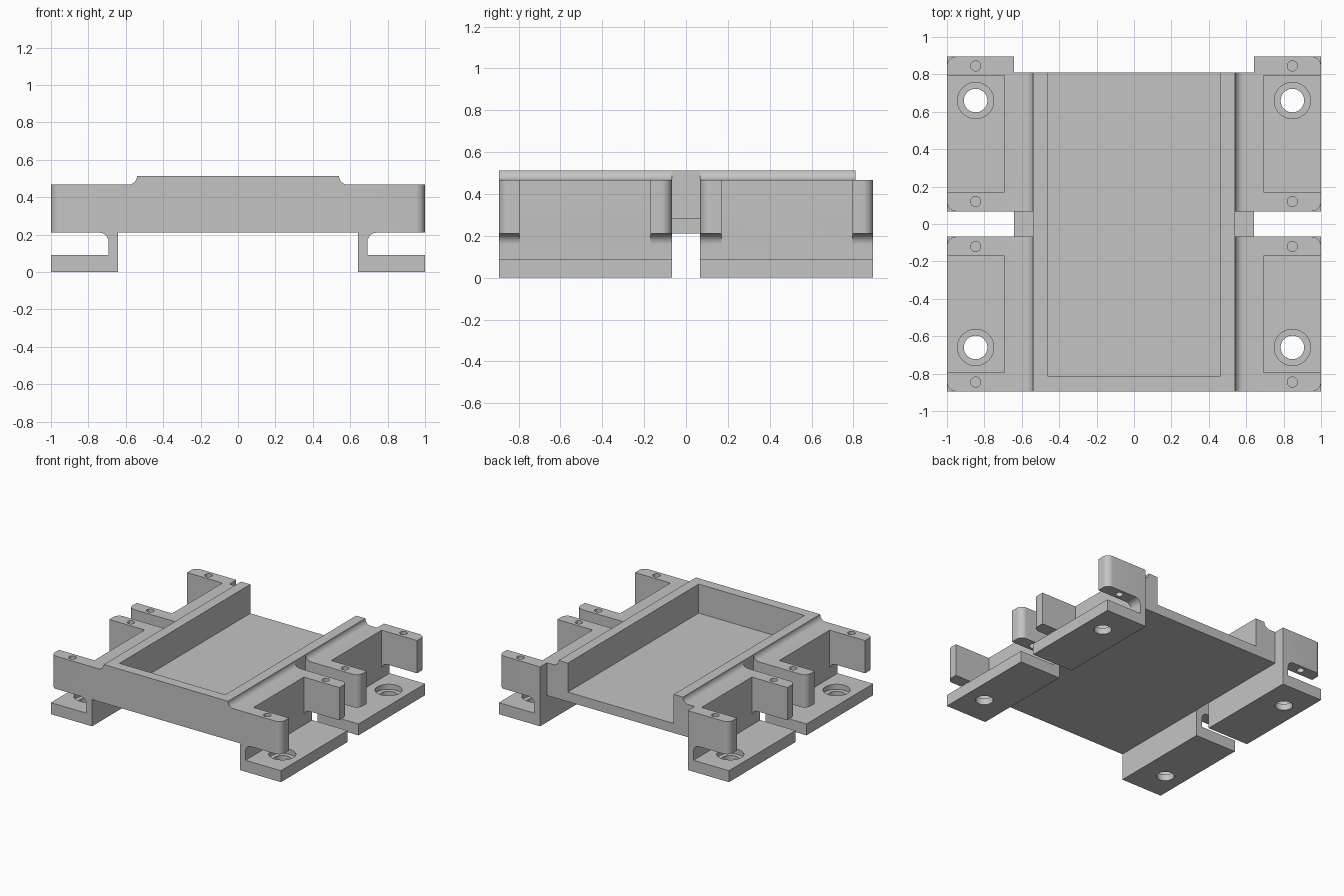
import bpy, bmesh, math
from mathutils import Matrix, Vector

if "Cube" in bpy.data.objects:
    bpy.data.objects.remove(bpy.data.objects["Cube"], do_unlink=True)

# Single grey finish
grey = bpy.data.materials.new("plain_grey")
grey.use_nodes = True
colour = (0.55, 0.55, 0.55, 1)
grey.diffuse_color = colour
grey.node_tree.nodes["Principled BSDF"].inputs["Base Color"].default_value = colour

# Main levels and edges
BOTTOM, FLOOR, SHELF, TOP = 0.21, 0.285, 0.467, 0.513
IN, OUT, FOOT, POCKET = 0.46, 0.54, 0.642, 0.692
END, BACK, GAP = 0.895, 0.81, 0.068


def make(name, bm):
    bmesh.ops.recalc_face_normals(bm, faces=bm.faces)
    mesh = bpy.data.meshes.new(name)
    bm.to_mesh(mesh)
    bm.free()
    mesh.materials.append(grey)
    obj = bpy.data.objects.new(name, mesh)
    bpy.context.collection.objects.link(obj)
    return obj


def prism(name, points, axis, lo, hi):
    """Extrude a closed 2D profile along y (axis 1) or z (axis 2)."""
    bm = bmesh.new()
    place = (lambda a, b: (a, lo, b)) if axis == 1 else (lambda a, b: (a, b, lo))
    face = bm.faces.new([bm.verts.new(place(a, b)) for a, b in points])
    ext = bmesh.ops.extrude_face_region(bm, geom=[face])["geom"]
    shift = Vector((0, hi - lo, 0)) if axis == 1 else Vector((0, 0, hi - lo))
    bmesh.ops.translate(bm, vec=shift, verts=[g for g in ext if isinstance(g, bmesh.types.BMVert)])
    return make(name, bm)


def box(name, x0, x1, y0, y1, z0, z1):
    return prism(name, [(x0, y0), (x1, y0), (x1, y1), (x0, y1)], 2, z0, z1)


def cylinder(name, x, y, r, z0, z1):
    bm = bmesh.new()
    bmesh.ops.create_cone(bm, cap_ends=True, segments=40, radius1=r, radius2=r, depth=z1 - z0,
                          matrix=Matrix.Translation((x, y, (z0 + z1) / 2)))
    return make(name, bm)


def arc(cx, cz, r, start, stop, steps=10):
    return [(cx + r * math.cos(math.radians(start + (stop - start) * i / steps)),
             cz + r * math.sin(math.radians(start + (stop - start) * i / steps)))
            for i in range(steps + 1)]


def apply(obj, mod):
    bpy.context.view_layer.objects.active = obj
    bpy.ops.object.modifier_apply(modifier=mod.name)


def cut(obj, cutter):
    mod = obj.modifiers.new("cut", "BOOLEAN")
    mod.operation, mod.solver, mod.object = "DIFFERENCE", "EXACT", cutter
    cutter.hide_render = True
    apply(obj, mod)
    bpy.data.objects.remove(cutter, do_unlink=True)


def mirror_x(obj):
    apply(obj, obj.modifiers.new("mirror", "MIRROR"))


def smooth(obj):
    bpy.ops.object.select_all(action="DESELECT")
    obj.select_set(True)
    bpy.context.view_layer.objects.active = obj
    bpy.ops.object.shade_smooth_by_angle(angle=math.radians(30))


# Tray, open at the back
tray = box("tray", -OUT, OUT, -END, BACK, BOTTOM, TOP)
cut(tray, box("tray_cutter", -IN, IN, -0.815, 1, FLOOR, 1))

# Low ledges between the brackets
mirror_x(box("side_ledge", OUT, FOOT, -GAP, GAP, BOTTOM, FLOOR))

# Bracket section: foot, slot with rounded corner, arm, hollow fillet to the rim
profile = [(FOOT, 0), (1, 0), (1, 0.09), (POCKET, 0.09)]
profile += arc(POCKET + 0.05, BOTTOM - 0.05, 0.05, 180, 90)
profile += [(1, BOTTOM), (1, SHELF)]
profile += arc(OUT + 0.046, TOP, 0.046, 270, 180)
profile += [(OUT, BOTTOM), (FOOT, BOTTOM)]

for name, side in (("front_bracket", -1), ("rear_bracket", 1)):
    bracket = prism(name, profile, 1, side * GAP, side * END)

    # Round the outer upright corners of the arms
    bm = bmesh.new()
    bm.from_mesh(bracket.data)
    corners = [e for e in bm.edges if all(v.co.x > 0.99 and v.co.z > 0.15 for v in e.verts)
               and abs(e.verts[0].co.z - e.verts[1].co.z) > 0.1]
    bmesh.ops.bevel(bm, geom=corners, offset=0.05, segments=8, profile=0.5, affect="EDGES")
    bm.to_mesh(bracket.data)
    bm.free()

    # Pocket that splits the arm in two
    y0, y1 = sorted((side * 0.17, side * 0.795))
    cut(bracket, box("pocket_cutter", POCKET, 1.2, y0, y1, 0.12, 1))

    # Bolt hole with counterbore, and pin holes
    cut(bracket, cylinder("bolt_cutter", 0.847, side * 0.66, 0.063, -0.1, 0.15))
    cut(bracket, cylinder("bore_cutter", 0.847, side * 0.66, 0.097, 0.05, 0.15))
    for y in (0.12, 0.845):
        cut(bracket, cylinder("pin_cutter", 0.847, side * y, 0.027, 0.15, 0.6))

    # Step at the open end of the tray
    if side > 0:
        cut(bracket, box("step_cutter", 0.3, FOOT, BACK, 1, 0.1, 1))
    mirror_x(bracket)
    smooth(bracket)
